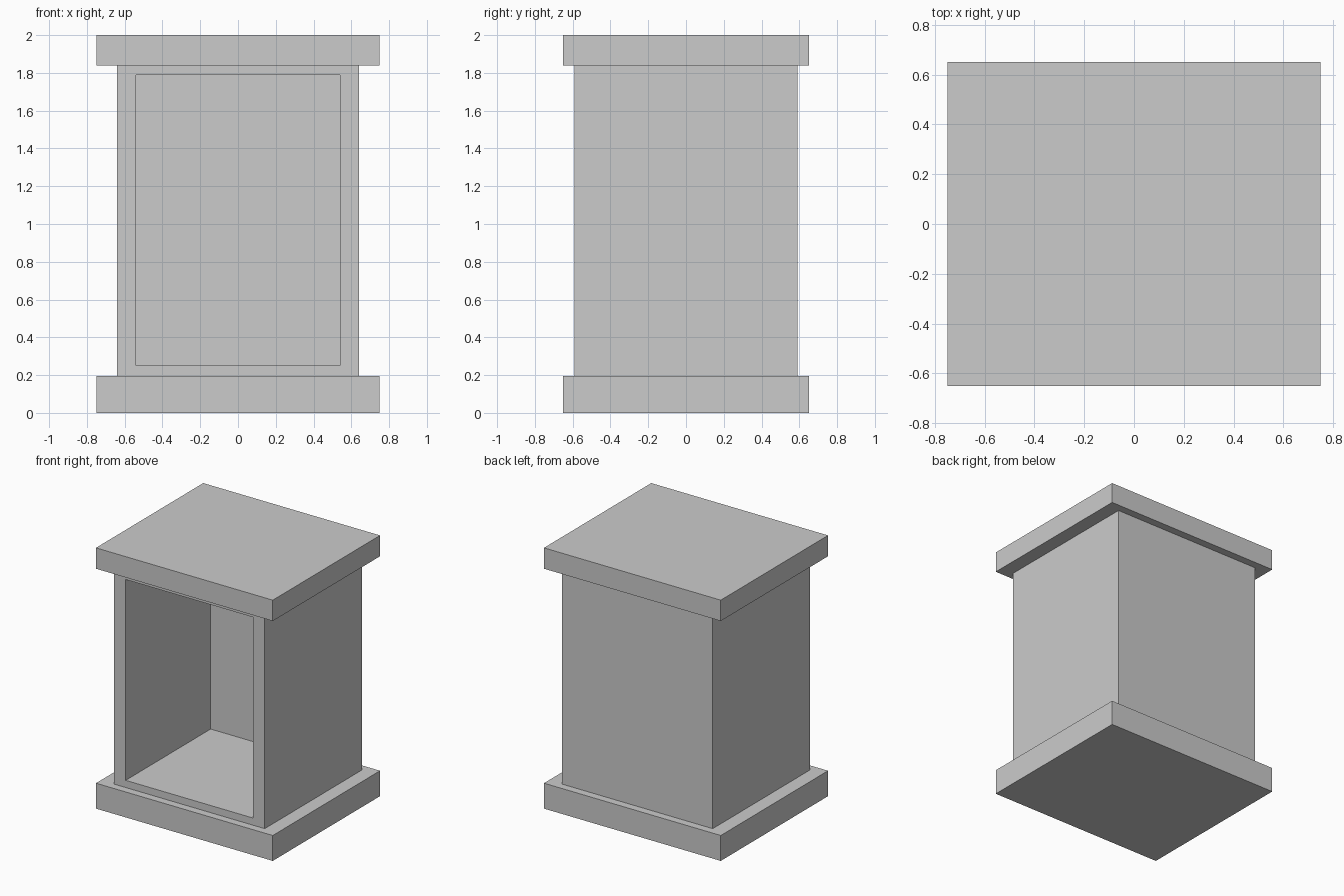
import bpy
import bmesh
from mathutils import Vector

if "Cube" in bpy.data.objects:
    bpy.data.objects.remove(bpy.data.objects["Cube"])


def box(name, half_x, half_y, z0, z1):
    bm = bmesh.new()
    bmesh.ops.create_cube(bm, size=1)
    bmesh.ops.scale(bm, vec=(2 * half_x, 2 * half_y, z1 - z0), verts=bm.verts)
    bmesh.ops.translate(bm, vec=(0, 0, (z0 + z1) / 2), verts=bm.verts)
    return name, bm


def finish(name, bm):
    bmesh.ops.recalc_face_normals(bm, faces=bm.faces)
    mesh = bpy.data.meshes.new(name)
    bm.to_mesh(mesh)
    bm.free()
    obj = bpy.data.objects.new(name, mesh)
    bpy.context.collection.objects.link(obj)
    return obj


# Base plinth and top slab
finish(*box("base", 0.75, 0.65, 0, 0.195))
finish(*box("top_slab", 0.75, 0.65, 1.84, 2))

# Cabinet body, its ends let into the base and top slab
name, bm = box("cabinet_body", 0.64, 0.59, 0.15, 1.89)
bm.normal_update()
front = min(bm.faces, key=lambda f: f.calc_center_median().y)

# Open front: frame rim, then the cavity pushed in
bmesh.ops.inset_region(bm, faces=[front], thickness=0.1, use_even_offset=True)
cavity = bmesh.ops.extrude_discrete_faces(bm, faces=[front])["faces"]
bmesh.ops.translate(bm, vec=Vector((0, 1.03, 0)), verts=cavity[0].verts)
finish(name, bm)
